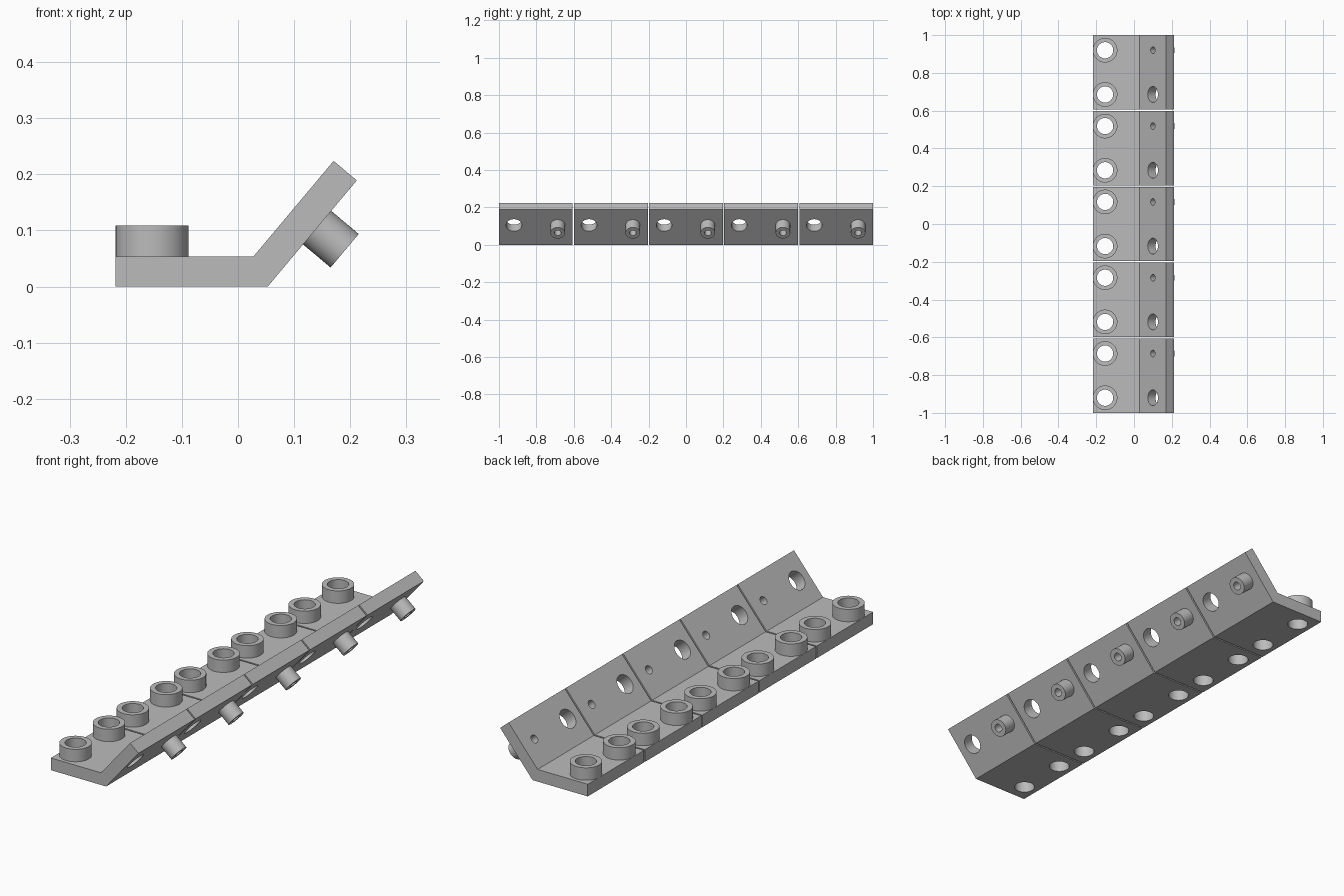
import bpy
import bmesh
import math
from mathutils import Matrix, Vector

if "Cube" in bpy.data.objects:
    bpy.data.objects.remove(bpy.data.objects["Cube"], do_unlink=True)

COUNT, LENGTH, GAP = 5, 0.3944, 0.007
PITCH = LENGTH + GAP
SPACING = 0.117                 # fittings sit this far either side of the middle
THICK = 0.054
ANGLE = math.radians(50)
ALONG = Vector((math.cos(ANGLE), 0, math.sin(ANGLE)))
OUT = Vector((math.sin(ANGLE), 0, -math.cos(ANGLE)))
BEND = Vector((0.053, 0, 0))
ARM_MID = BEND + ALONG * 0.137
UP = Vector((0, 0, 1))

grey = bpy.data.materials.new("plain grey")
grey.use_nodes = True
grey.diffuse_color = (0.5, 0.5, 0.5, 1)
grey.node_tree.nodes["Principled BSDF"].inputs["Base Color"].default_value = (0.5, 0.5, 0.5, 1)


def add_object(name, bm):
    bmesh.ops.recalc_face_normals(bm, faces=bm.faces)
    mesh = bpy.data.meshes.new(name)
    bm.to_mesh(mesh)
    bm.free()
    mesh.materials.append(grey)
    obj = bpy.data.objects.new(name, mesh)
    bpy.context.collection.objects.link(obj)
    return obj


def lathe(name, base, axis, rings, capped=False, sides=48):
    """Rings of (radius, height) joined around an axis that starts at base."""
    bm = bmesh.new()
    place = Matrix.Translation(base) @ UP.rotation_difference(axis).to_matrix().to_4x4()
    loops = []
    for radius, height in rings:
        loops.append([bm.verts.new(place @ Vector((radius * math.cos(a), radius * math.sin(a), height)))
                      for a in (math.tau * i / sides for i in range(sides))])
    for low, high in zip(loops, loops[1:]):
        for i in range(sides):
            j = (i + 1) % sides
            bm.faces.new((low[i], low[j], high[j], high[i]))
    if capped:
        bm.faces.new(loops[0])
        bm.faces.new(loops[-1])
    return add_object(name, bm)


def tube(name, base, axis, outer, inner, height):
    return lathe(name, base, axis, [(outer, 0), (outer, height), (inner, height), (inner, 0)])


def smooth(obj):
    bpy.ops.object.select_all(action="DESELECT")
    obj.select_set(True)
    bpy.context.view_layer.objects.active = obj
    bpy.ops.object.shade_smooth_by_angle(angle=math.radians(30))


# Bent plate: extruded side profile
tip = BEND + ALONG * 0.247
inner_tip = tip - OUT * THICK
inner_bend_x = BEND.x - THICK * math.tan(ANGLE / 2)
profile = [(-0.218, 0), (BEND.x, 0), (tip.x, tip.z), (inner_tip.x, inner_tip.z),
           (inner_bend_x, THICK), (-0.218, THICK)]
bm = bmesh.new()
face = bm.faces.new([bm.verts.new((x, -LENGTH / 2, z)) for x, z in profile])
moved = bmesh.ops.extrude_face_region(bm, geom=[face])["geom"]
bmesh.ops.translate(bm, vec=(0, LENGTH, 0),
                    verts=[v for v in moved if isinstance(v, bmesh.types.BMVert)])
plate = add_object("bent_plate", bm)

# Through holes
cutters = []
for side in (-1, 1):
    y = Vector((0, side * SPACING, 0))
    for base, axis, radius in (
            (Vector((-0.153, 0, THICK / 2)), UP, 0.043),
            (ARM_MID - OUT * THICK / 2, OUT, 0.042 if side < 0 else 0.018)):
        cutter = lathe("hole_cutter", base + y, axis, [(radius, -0.05), (radius, 0.05)], capped=True)
        cutter.hide_render = True
        cutters.append(cutter)
        cut = plate.modifiers.new("hole", "BOOLEAN")
        cut.operation = "DIFFERENCE"
        cut.solver = "EXACT"
        cut.object = cutter
bpy.context.view_layer.update()
plate.data = bpy.data.meshes.new_from_object(
    plate.evaluated_get(bpy.context.evaluated_depsgraph_get()))
plate.modifiers.clear()
for cutter in cutters:
    bpy.data.objects.remove(cutter, do_unlink=True)

# Raised collars on the flat leg and the hollow stud on the sloping leg
parts = [plate]
for side, name in ((-1, "front_collar"), (1, "back_collar")):
    parts.append(tube(name, Vector((-0.153, side * SPACING, THICK)), UP, 0.065, 0.043, 0.055))
parts.append(tube("hollow_stud", ARM_MID + Vector((0, SPACING, 0)), OUT, 0.039, 0.018, 0.064))
for part in parts:
    smooth(part)

# Repeat the bracket along the row
first = -PITCH * (COUNT - 1) / 2
for part in parts:
    part.location.y = first
    for n in range(1, COUNT):
        copy = part.copy()
        copy.location.y = first + n * PITCH
        bpy.context.collection.objects.link(copy)
